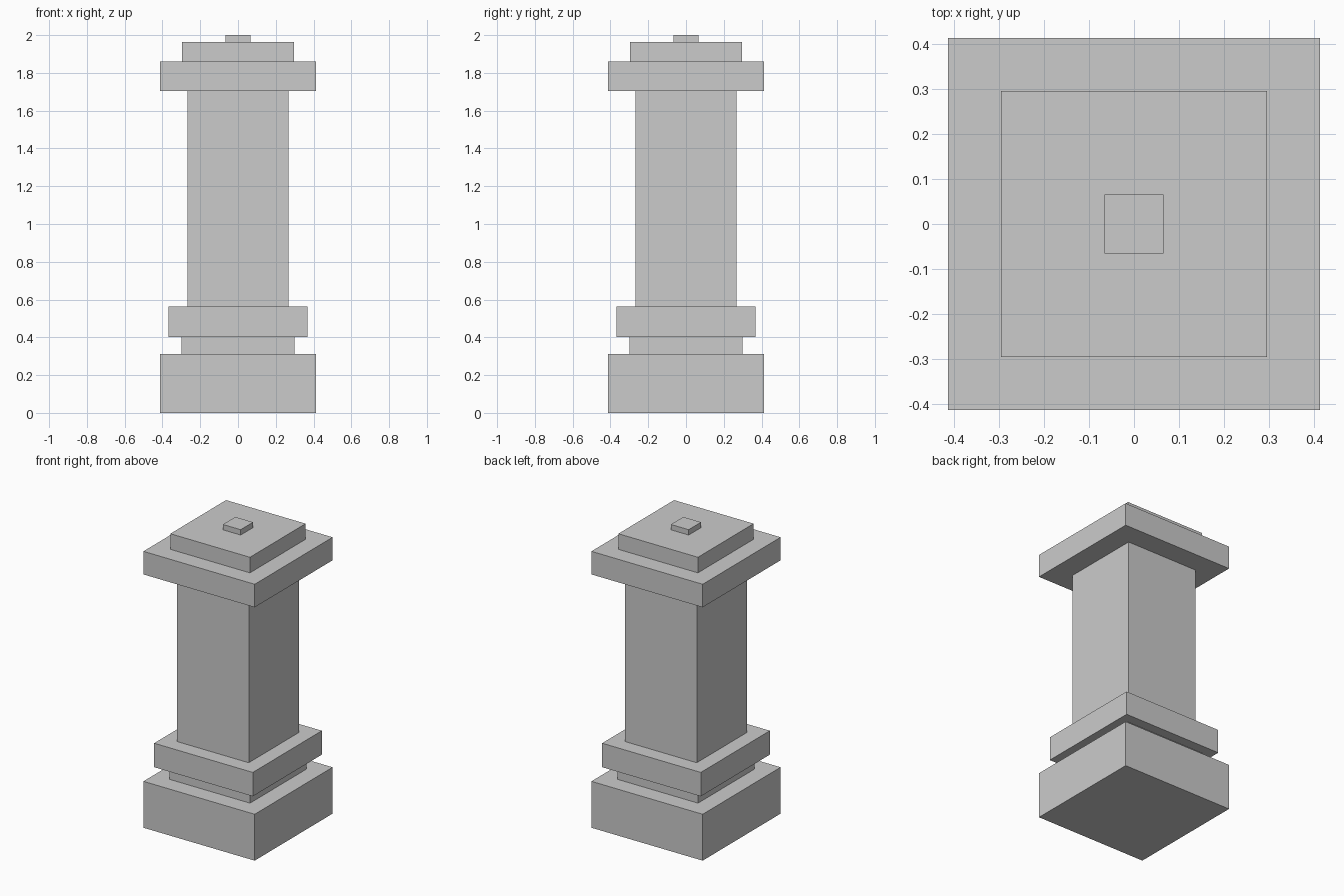
import bpy
import bmesh
from mathutils import Matrix

if "Cube" in bpy.data.objects:
    bpy.data.objects.remove(bpy.data.objects["Cube"])


def block(name, half, z0, z1):
    """Square block centred on the z axis."""
    bm = bmesh.new()
    size = Matrix.Diagonal((2 * half, 2 * half, z1 - z0, 1))
    bmesh.ops.create_cube(bm, size=1, matrix=Matrix.Translation((0, 0, (z0 + z1) / 2)) @ size)
    mesh = bpy.data.meshes.new(name)
    bm.to_mesh(mesh)
    bm.free()
    bpy.context.collection.objects.link(bpy.data.objects.new(name, mesh))


# Stacked parts from the ground up: name, half width, top height
parts = [
    ("plinth", 0.414, 0.312),
    ("base_neck", 0.299, 0.402),
    ("base_collar", 0.367, 0.563),
    ("shaft", 0.267, 1.704),
    ("capital_slab", 0.414, 1.859),
    ("top_step", 0.296, 1.964),
    ("top_stud", 0.066, 2.0),
]

z = 0.0
for name, half, top in parts:
    block(name, half, z, top)
    z = top
